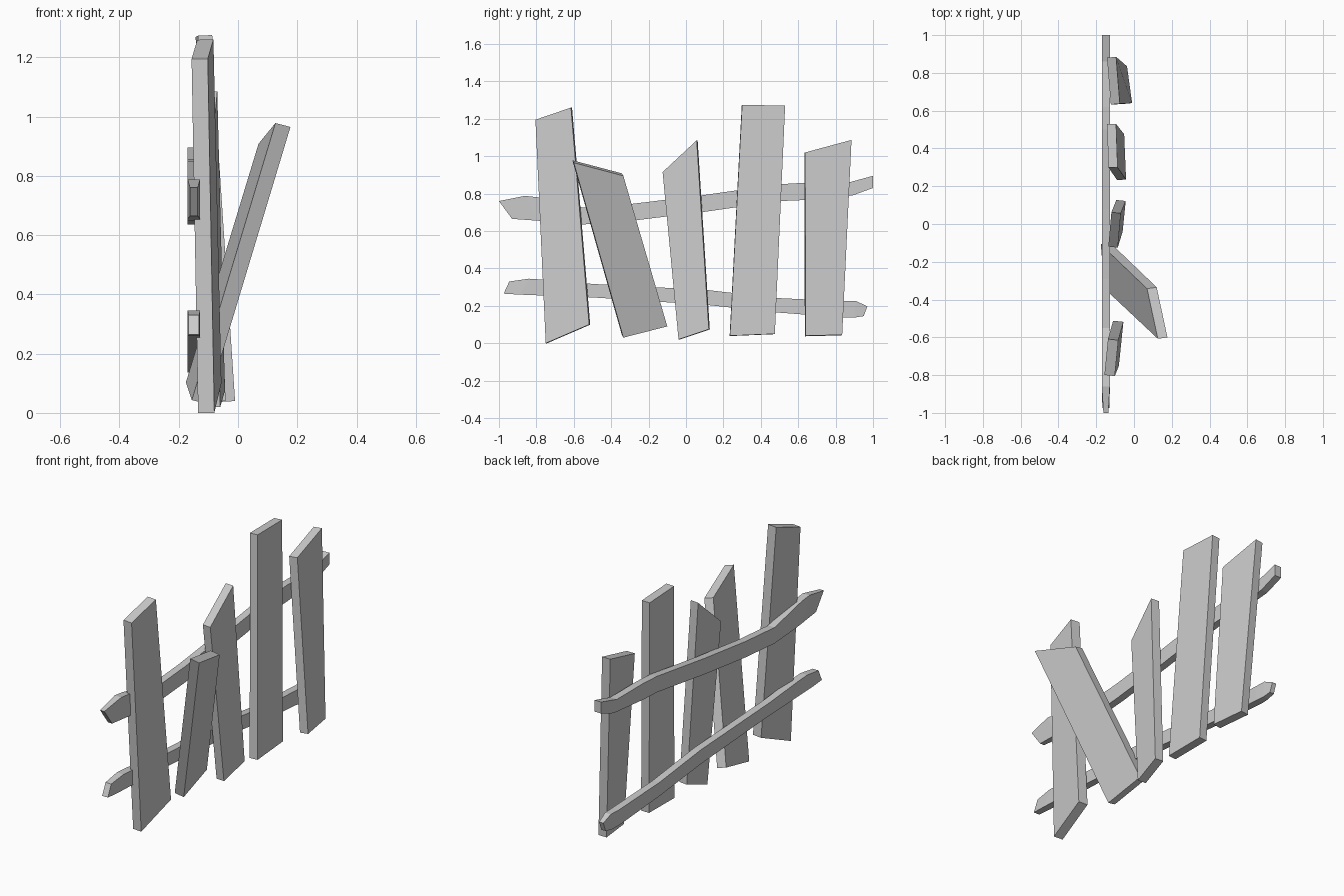
import bpy
import bmesh
from mathutils import Vector

cube = bpy.data.objects.get("Cube")
if cube:
    bpy.data.objects.remove(cube, do_unlink=True)

wood = bpy.data.materials.new("weathered_grey")
wood.use_nodes = True
GREY = (0.6, 0.6, 0.6, 1)
wood.diffuse_color = GREY
wood.node_tree.nodes["Principled BSDF"].inputs["Base Color"].default_value = GREY


def loft(name, rings):
    """Skin a run of four-sided rings into a closed solid."""
    bm = bmesh.new()
    loops = [[bm.verts.new(p) for p in ring] for ring in rings]
    for a, b in zip(loops, loops[1:]):
        for i in range(4):
            j = (i + 1) % 4
            bm.faces.new((a[i], a[j], b[j], b[i]))
    bm.faces.new(loops[0])
    bm.faces.new(loops[-1])
    bmesh.ops.recalc_face_normals(bm, faces=bm.faces)
    mesh = bpy.data.meshes.new(name)
    bm.to_mesh(mesh)
    bm.free()
    mesh.materials.append(wood)
    bpy.context.collection.objects.link(bpy.data.objects.new(name, mesh))


def board(name, thickness, *corners):
    """Plank from its outer face: bottom pair, then top pair, going round."""
    front = [Vector(c) for c in corners]
    normal = (front[2] - front[0]).cross(front[3] - front[1]).normalized()
    loft(name, [front, [p - normal * thickness for p in front]])


def rail(name, stations, inner=-0.17, outer=-0.128):
    """Bent beam from (y top, z top, y bottom, z bottom, side taper)."""
    loft(name, [[(inner + t, yt, zt), (outer - t, yt, zt),
                 (outer - t, yb, zb), (inner + t, yb, zb)]
                for yt, zt, yb, zb, t in stations])


# Crooked upright boards
board("front_board", 0.055, (-0.08, -0.75, 0), (-0.056, -0.518, 0.10),
      (-0.083, -0.615, 1.26), (-0.102, -0.805, 1.195))
board("fallen_board", 0.053, (-0.105, -0.335, 0.03), (-0.125, -0.10, 0.09),
      (0.12, -0.335, 0.895), (0.177, -0.60, 0.965))
board("middle_board", 0.05, (-0.06, -0.04, 0.02), (-0.044, 0.122, 0.075),
      (-0.07, 0.057, 1.085), (-0.086, -0.125, 0.915))
board("tall_board", 0.048, (-0.042, 0.235, 0.04), (-0.052, 0.475, 0.05),
      (-0.095, 0.53, 1.27), (-0.087, 0.30, 1.275))
board("rear_board", 0.048, (-0.01, 0.64, 0.04), (-0.037, 0.835, 0.045),
      (-0.095, 0.885, 1.087), (-0.075, 0.637, 1.02))

# Two bent rails behind the boards
rail("upper_rail", [
    (-1.0, 0.76, -0.93, 0.665, 0.008), (-0.86, 0.788, -0.79, 0.655, 0),
    (-0.79, 0.78, -0.73, 0.648, 0), (-0.55, 0.725, -0.55, 0.635, 0),
    (-0.29, 0.745, -0.29, 0.655, 0), (0.08, 0.79, 0.08, 0.70, 0),
    (0.50, 0.85, 0.50, 0.76, 0), (0.62, 0.857, 0.62, 0.765, 0),
    (0.86, 0.857, 0.89, 0.79, 0), (1.0, 0.895, 1.0, 0.83, 0)])
rail("lower_rail", [
    (-0.945, 0.33, -0.975, 0.265, 0.003), (-0.84, 0.345, -0.89, 0.26, 0),
    (-0.76, 0.34, -0.76, 0.255, 0), (-0.50, 0.317, -0.50, 0.245, 0),
    (0.11, 0.285, 0.11, 0.205, 0), (0.48, 0.242, 0.48, 0.165, 0),
    (0.84, 0.225, 0.85, 0.137, 0), (0.91, 0.225, 0.90, 0.137, 0.003),
    (0.97, 0.197, 0.95, 0.145, 0.008)])
